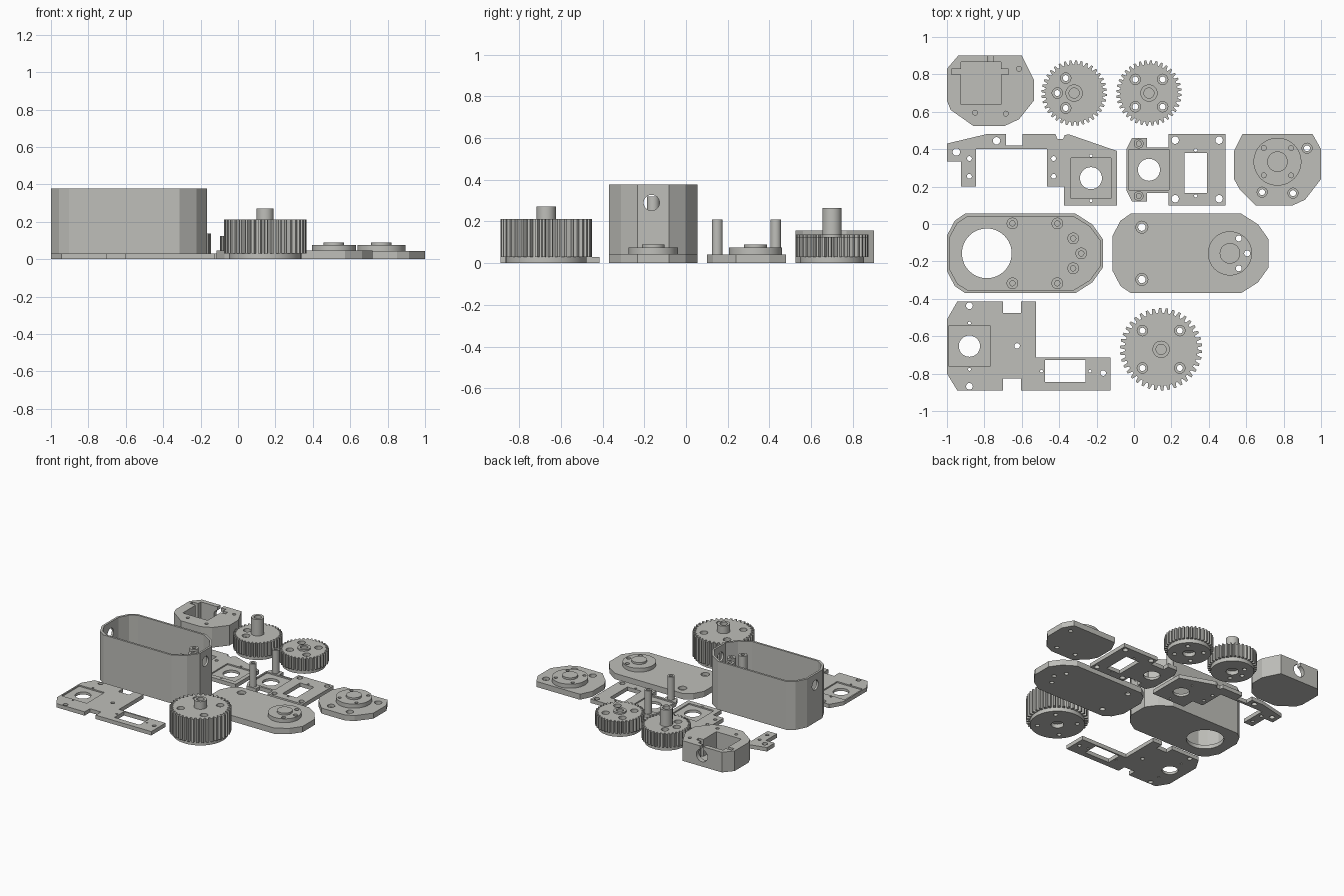
import bpy, bmesh, math

if "Cube" in bpy.data.objects:
    bpy.data.objects.remove(bpy.data.objects["Cube"])

grey = bpy.data.materials.new("warm_grey")
grey.diffuse_color = (0.52, 0.52, 0.49, 1)
grey.use_nodes = True
grey.node_tree.nodes["Principled BSDF"].inputs["Base Color"].default_value = grey.diffuse_color


# ---- 2D outline helpers ----
def circle(x, y, r, n=28):
    return [(x + r * math.cos(2 * math.pi * i / n), y + r * math.sin(2 * math.pi * i / n)) for i in range(n)]


def rect(x0, y0, x1, y1):
    return [(x0, y0), (x1, y0), (x1, y1), (x0, y1)]


def square(x, y, h):
    return rect(x - h, y - h, x + h, y + h)


def dots(points, r):
    return [circle(x, y, r, 16) for x, y in points]


def teeth(x, y, r_tip, r_root, n):
    pts = []
    for i in range(n):
        for f, r in ((0, r_root), (0.3, r_root), (0.48, r_tip), (0.82, r_tip)):
            a = 2 * math.pi * (i + f) / n
            pts.append((x + r * math.cos(a), y + r * math.sin(a)))
    return pts


# ---- solid built from stacked layers: (loops, z0, z1); inner loops are holes ----
def part(name, layers):
    bm = bmesh.new()
    for loops, z0, z1 in layers:
        cu = bpy.data.curves.new("outline", 'CURVE')
        cu.dimensions = '2D'
        cu.fill_mode = 'BOTH'
        cu.extrude = (z1 - z0) / 2
        for loop in loops:
            sp = cu.splines.new('POLY')
            sp.points.add(len(loop) - 1)
            for p, (x, y) in zip(sp.points, loop):
                p.co = (x, y, 0, 1)
            sp.use_cyclic_u = True
        tmp = bpy.data.objects.new("outline", cu)
        bpy.context.collection.objects.link(tmp)
        dg = bpy.context.evaluated_depsgraph_get()
        me = bpy.data.meshes.new_from_object(tmp.evaluated_get(dg))
        lay = bmesh.new()
        lay.from_mesh(me)
        bmesh.ops.remove_doubles(lay, verts=lay.verts, dist=1e-5)
        bmesh.ops.translate(lay, verts=lay.verts, vec=(0, 0, (z0 + z1) / 2))
        bmesh.ops.recalc_face_normals(lay, faces=lay.faces)
        lay.to_mesh(me)
        lay.free()
        bm.from_mesh(me)
        bpy.data.objects.remove(tmp)
        bpy.data.curves.remove(cu)
        bpy.data.meshes.remove(me)
    mesh = bpy.data.meshes.new(name)
    bm.to_mesh(mesh)
    bm.free()
    mesh.materials.clear()
    mesh.materials.append(grey)
    for p in mesh.polygons:
        p.material_index = 0
    ob = bpy.data.objects.new(name, mesh)
    bpy.context.collection.objects.link(ob)
    return ob


def cut(ob, cutter):
    cutter.hide_render = True
    m = ob.modifiers.new("cut", 'BOOLEAN')
    m.operation = 'DIFFERENCE'
    m.solver = 'EXACT'
    m.object = cutter
    bpy.ops.object.select_all(action='DESELECT')
    bpy.context.view_layer.objects.active = ob
    ob.select_set(True)
    bpy.ops.object.modifier_apply(modifier=m.name)
    bpy.data.objects.remove(cutter)


def bracket(name, outline, holes, sq, bore, extra=()):
    # flat plate with a shallow square recess around a round bore
    part(name, [([outline, circle(*sq[:2], bore)] + holes, 0, 0.02),
                ([outline, square(*sq)] + holes, 0.02, 0.03)] + list(extra))


# ---- gears ----
def gear(name, x, y, r, depth, n, top, hub_top, offsets):
    pos = [(x + dx, y + dy) for dx, dy in offsets]
    t = teeth(x, y, r, r - depth, n)
    part(name, [([circle(x, y, r - depth, 48), circle(x, y, 0.045)] + dots(pos, 0.016), 0, 0.03),
                ([t] + dots(pos, 0.016), 0.03, top - 0.025),
                ([t] + dots(pos, 0.028), top - 0.025, top),
                ([circle(x, y, 0.046), circle(x, y, 0.027)], top, hub_top)])


def corners(d):
    return [(-d, -d), (d, -d), (d, d), (-d, d)]


gear("tall_gear", 0.145, -0.67, 0.22, 0.026, 38, 0.213, 0.272, corners(0.1))
gear("shaft_gear", -0.32, 0.70, 0.175, 0.021, 36, 0.137, 0.265, [(-0.045, 0.08), (-0.09, 0), (-0.045, -0.08)])
gear("small_gear", 0.08, 0.70, 0.175, 0.021, 36, 0.125, 0.137, corners(0.073))

# ---- motor holder ----
holder = [(-1, 0.83), (-0.94, 0.9), (-0.6, 0.9), (-0.535, 0.77), (-0.535, 0.66), (-0.615, 0.56),
          (-0.69, 0.525), (-0.86, 0.525), (-0.98, 0.61), (-1, 0.66)]
pocket = [(-0.925, 0.64), (-0.71, 0.64), (-0.71, 0.80), (-0.67, 0.80), (-0.67, 0.83), (-0.71, 0.83),
          (-0.71, 0.865), (-0.925, 0.865), (-0.925, 0.83), (-0.975, 0.83), (-0.975, 0.80), (-0.925, 0.80)]
part("holder_floor", [([holder], 0, 0.025)])
wall = part("holder_wall", [([holder, pocket] + dots([(-0.615, 0.83), (-0.85, 0.595), (-0.685, 0.59)], 0.013),
                             0.025, 0.157)])
bpy.ops.mesh.primitive_cylinder_add(radius=0.048, depth=0.1, location=(-0.767, 0.885, 0.085),
                                    rotation=(math.pi / 2, 0, 0))
cut(wall, bpy.context.object)
bpy.ops.mesh.primitive_cube_add(size=1, location=(-0.767, 0.885, 0.15))
bpy.context.object.scale = (0.03, 0.1, 0.1)
cut(wall, bpy.context.object)

# ---- long bracket ----
bracket("long_bracket",
        [(-1, 0.43), (-0.79, 0.48), (-0.685, 0.48), (-0.685, 0.42), (-0.595, 0.42), (-0.595, 0.48),
         (-0.42, 0.48), (-0.41, 0.455), (-0.38, 0.455), (-0.37, 0.475), (-0.35, 0.48), (-0.09, 0.39),
         (-0.09, 0.1), (-0.375, 0.1), (-0.375, 0.2), (-0.465, 0.2), (-0.465, 0.4), (-0.845, 0.4),
         (-0.845, 0.2), (-0.925, 0.2), (-0.925, 0.335), (-1, 0.335)],
        dots([(-0.95, 0.385), (-0.735, 0.445)], 0.02)
        + dots([(x, y) for x in (-0.88, -0.43) for y in (0.35, 0.255)], 0.013)
        + dots([(-0.23, 0.365), (-0.23, 0.125)], 0.008),
        (-0.23, 0.245, 0.108), 0.059)

# ---- post bracket with two standoffs ----
posts = [([circle(0.025, y, 0.026), circle(0.025, y, 0.013)], 0.03, 0.21) for y in (0.43, 0.15)]
bracket("post_bracket",
        [(-0.04, 0.4), (-0.01, 0.46), (0.07, 0.46), (0.07, 0.41), (0.185, 0.41), (0.185, 0.48),
         (0.49, 0.48), (0.49, 0.1), (0.185, 0.1), (0.185, 0.165), (0.07, 0.165), (0.07, 0.12),
         (-0.01, 0.12), (-0.04, 0.18)],
        dots([(x, y) for x in (0.22, 0.455) for y in (0.448, 0.135)], 0.02)
        + dots([(0.33, 0.395), (0.33, 0.15)], 0.009) + [rect(0.27, 0.165, 0.39, 0.38)],
        (0.08, 0.29, 0.108), 0.059, posts)

# ---- front bracket ----
bracket("front_bracket",
        [(-0.945, -0.415), (-0.7, -0.415), (-0.7, -0.475), (-0.605, -0.475), (-0.605, -0.415),
         (-0.525, -0.415), (-0.525, -0.715), (-0.125, -0.715), (-0.125, -0.89), (-0.605, -0.89),
         (-0.605, -0.825), (-0.7, -0.825), (-0.7, -0.89), (-0.945, -0.89), (-1, -0.8), (-1, -0.51)],
        dots([(-0.88, -0.437), (-0.88, -0.868)], 0.018)
        + dots([(-0.88, -0.53), (-0.88, -0.777), (-0.495, -0.787), (-0.235, -0.787)], 0.008)
        + dots([(-0.625, -0.652), (-0.165, -0.797)], 0.015) + [rect(-0.475, -0.845, -0.258, -0.727)],
        (-0.88, -0.653, 0.109), 0.057)

# ---- small cover with stepped boss ----
cover = [(0.58, 0.48), (0.955, 0.48), (1, 0.4), (1, 0.24), (0.915, 0.13), (0.85, 0.1), (0.65, 0.1),
         (0.565, 0.185), (0.535, 0.24), (0.535, 0.39)]
screws = [(0.925, 0.405), (0.685, 0.17), (0.85, 0.165)]
pins = dots([(0.767 + dx, 0.333 + dy) for dx, dy in corners(0.073)], 0.013)
part("small_cover", [([cover] + dots(screws, 0.016), 0, 0.02),
                     ([cover] + dots(screws, 0.027), 0.02, 0.043),
                     ([circle(0.767, 0.333, 0.128, 48)] + pins, 0.043, 0.075),
                     ([circle(0.767, 0.333, 0.055)], 0.075, 0.09)])


# ---- housing and its cover share one outline ----
CY = -0.157


def shell(cx, side, inset=0):
    half = [(0.417, 0.075), (0.36, 0.155), (0.27, 0.2125), (-0.32, 0.2125), (-0.375, 0.175), (-0.417, 0.095)]
    pts = half + [(x, -y) for x, y in reversed(half)]
    return [(cx + side * x * (1 - inset / 0.417), CY + y * (1 - inset / 0.2125)) for x, y in pts]


part("housing_floor", [([shell(-0.583, 1), circle(-0.787, CY, 0.133, 48)], 0, 0.03)])
wall = part("housing_wall", [([shell(-0.583, 1), shell(-0.583, 1, 0.016)], 0.03, 0.377)])
bpy.ops.mesh.primitive_cylinder_add(radius=0.038, depth=1.2, location=(-0.583, -0.165, 0.29),
                                    rotation=(0, math.pi / 2, 0))
cut(wall, bpy.context.object)

# inner screw posts: three tall, four short
tall = [(-0.325, CY + 0.08), (-0.282, CY), (-0.325, CY - 0.08)]
short = [(x, CY + s * 0.16) for x in (-0.65, -0.41) for s in (1, -1)]
part("housing_posts", [([circle(x, y, 0.031), circle(x, y, 0.014, 16)], 0.03, h)
                       for group, h in ((tall, 0.32), (short, 0.06)) for x, y in group])

screws = [(0.042, CY + 0.14), (0.042, CY - 0.14)]
bores = dots([(0.56, CY + 0.08), (0.605, CY), (0.56, CY - 0.08)], 0.016)
lid = shell(0.303, -1)
lid = [(0.606 - x, y) for x, y in lid]  # long taper faces right
part("large_cover", [([lid] + dots(screws, 0.02) + bores, 0, 0.02),
                     ([lid] + dots(screws, 0.032) + bores, 0.02, 0.045),
                     ([circle(0.513, CY, 0.118, 48)] + bores, 0.045, 0.075),
                     ([circle(0.513, CY, 0.055)], 0.075, 0.09)])

# ---- smooth round sides, keep edges sharp ----
bpy.ops.object.select_all(action='SELECT')
bpy.context.view_layer.objects.active = bpy.data.objects["large_cover"]
bpy.ops.object.shade_smooth_by_angle(angle=math.radians(20))
